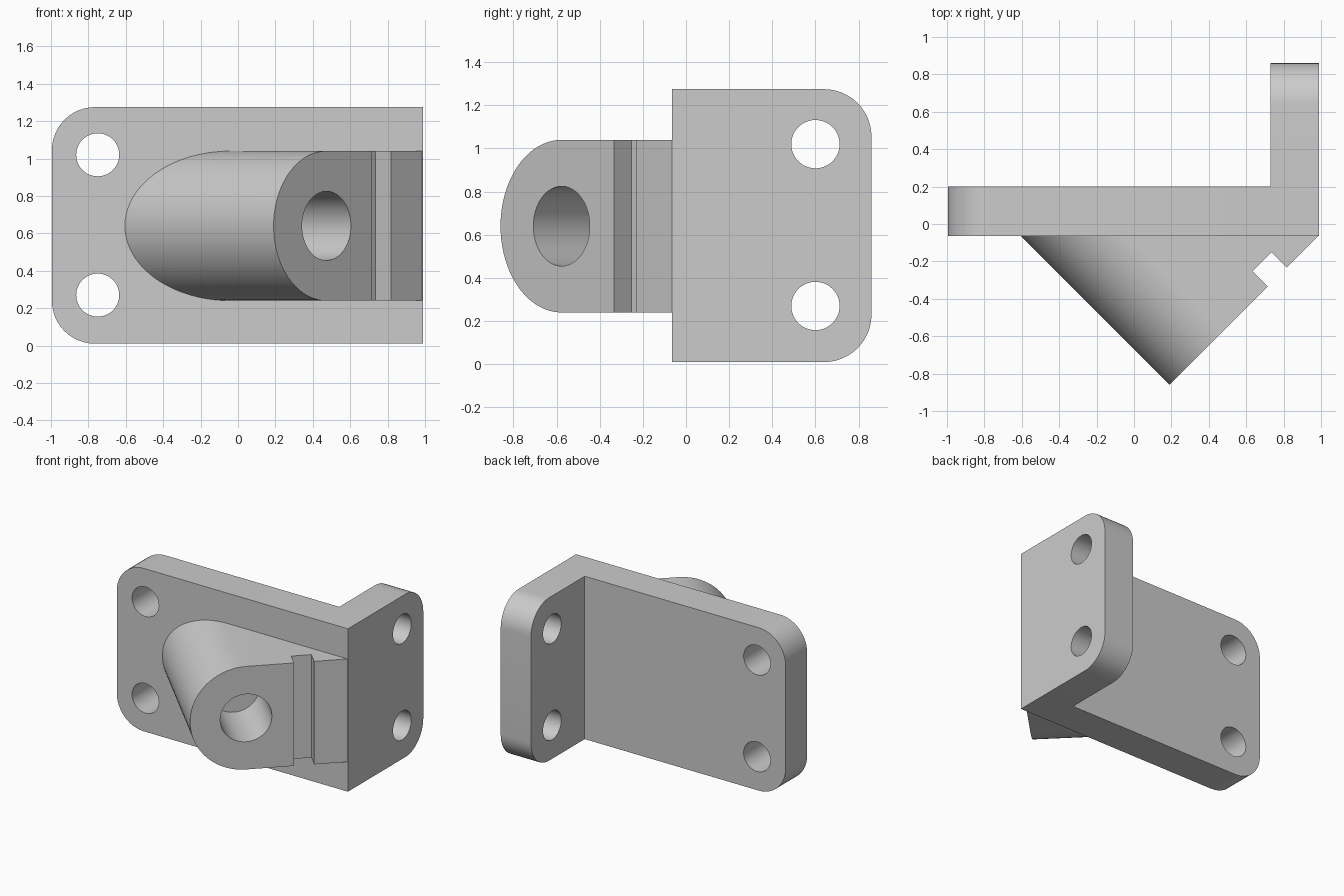
import bpy, bmesh
from math import sin, cos, pi, radians
from mathutils import Vector

if "Cube" in bpy.data.objects:
    bpy.data.objects.remove(bpy.data.objects["Cube"])

Z0, Z1 = 0.01, 1.275
MID = 0.64
X, Y, Z = Vector((1, 0, 0)), Vector((0, 1, 0)), Vector((0, 0, 1))
ALONG = Vector((1, 1, 0)).normalized()     # along the angled boss face
INWARD = Vector((-1, 1, 0)).normalized()   # into the boss


def arc(cx, cy, r, a0, a1, n):
    return [(cx + r * cos(radians(a0 + (a1 - a0) * i / n)),
             cy + r * sin(radians(a0 + (a1 - a0) * i / n))) for i in range(n + 1)]


def circle(cx, cy, r, n=48):
    return arc(cx, cy, r, 0, 360, n)[:-1]


def prism(name, pts, origin, u, v, w, depth, trim_y=None):
    """Closed solid: (u, v) profile swept by depth along w; optionally cut flat at trim_y."""
    bm = bmesh.new()
    base = [Vector(origin) + u * a + v * b for a, b in pts]
    lower = [bm.verts.new(p) for p in base]
    upper = [bm.verts.new(p + w * depth) for p in base]
    bm.faces.new(lower)
    bm.faces.new(upper)
    for i in range(len(pts)):
        j = (i + 1) % len(pts)
        bm.faces.new((lower[i], lower[j], upper[j], upper[i]))
    if trim_y is not None:
        bmesh.ops.bisect_plane(bm, geom=bm.verts[:] + bm.edges[:] + bm.faces[:],
                               plane_co=(0, trim_y, 0), plane_no=(0, 1, 0), clear_outer=True)
        bmesh.ops.holes_fill(bm, edges=[e for e in bm.edges if e.is_boundary], sides=0)
    bmesh.ops.recalc_face_normals(bm, faces=bm.faces[:])
    mesh = bpy.data.meshes.new(name)
    bm.to_mesh(mesh)
    bm.free()
    ob = bpy.data.objects.new(name, mesh)
    bpy.context.collection.objects.link(ob)
    return ob


def combine(target, other, operation):
    mod = target.modifiers.new(operation, "BOOLEAN")
    mod.operation, mod.solver, mod.object = operation, "EXACT", other
    bpy.context.view_layer.objects.active = target
    bpy.ops.object.modifier_apply(modifier=mod.name)
    bpy.data.objects.remove(other, do_unlink=True)


def rounded_plate(end, far, r):
    """Plate outline with two rounded corners at 'end' and a square edge at 'far'."""
    s = 1 if far > end else -1
    low = [(end + s * r * (1 - sin(t)), Z0 + r * (1 - cos(t)))
           for t in [pi / 2 * i / 12 for i in range(13)]]
    high = [(a, Z0 + Z1 - b) for a, b in reversed(low)]
    return [(far, Z1), (far, Z0)] + low + high


# Long back plate and short side flange
bracket = prism("angle_bracket", rounded_plate(-0.995, 0.99, 0.23),
                (0, -0.065, 0), X, Z, Y, 0.265)
flange = prism("side_flange", rounded_plate(0.86, -0.065, 0.22),
               (0.73, 0, 0), Y, Z, X, 0.26)
combine(bracket, flange, "UNION")

# Angled boss: round on the outer side, square toward the bracket corner
R = 0.4
centre = Vector((0.473, -0.577, MID))
boss = prism("angled_boss", arc(0, 0, R, 90, 270, 40) + [(0.725, -R), (0.725, R)],
             centre, ALONG, Z, INWARD, 1.6, trim_y=0.05)
combine(bracket, boss, "UNION")

# Blind bore in the boss face
combine(bracket, prism("bore_cutter", circle(0, 0, 0.185),
                       centre - INWARD * 0.1, ALONG, Z, INWARD, 0.6), "DIFFERENCE")

# Slot across the boss face
slot = [(0.343, -0.1), (0.487, -0.1), (0.487, 0.115), (0.343, 0.115)]
combine(bracket, prism("slot_cutter", slot, (centre.x, centre.y, 0.1),
                       ALONG, INWARD, Z, 1.1), "DIFFERENCE")

# Mounting holes in both plates
for z in (0.27, 1.02):
    combine(bracket, prism("plate_hole", circle(-0.75, z, 0.115),
                           (0, -0.3, 0), X, Z, Y, 0.8), "DIFFERENCE")
    combine(bracket, prism("flange_hole", circle(0.6, z, 0.112),
                           (0.5, 0, 0), Y, Z, X, 0.8), "DIFFERENCE")

# Smooth curved walls, crisp edges
bpy.ops.object.select_all(action="DESELECT")
bracket.select_set(True)
bpy.context.view_layer.objects.active = bracket
bpy.ops.object.shade_smooth_by_angle(angle=radians(30))
